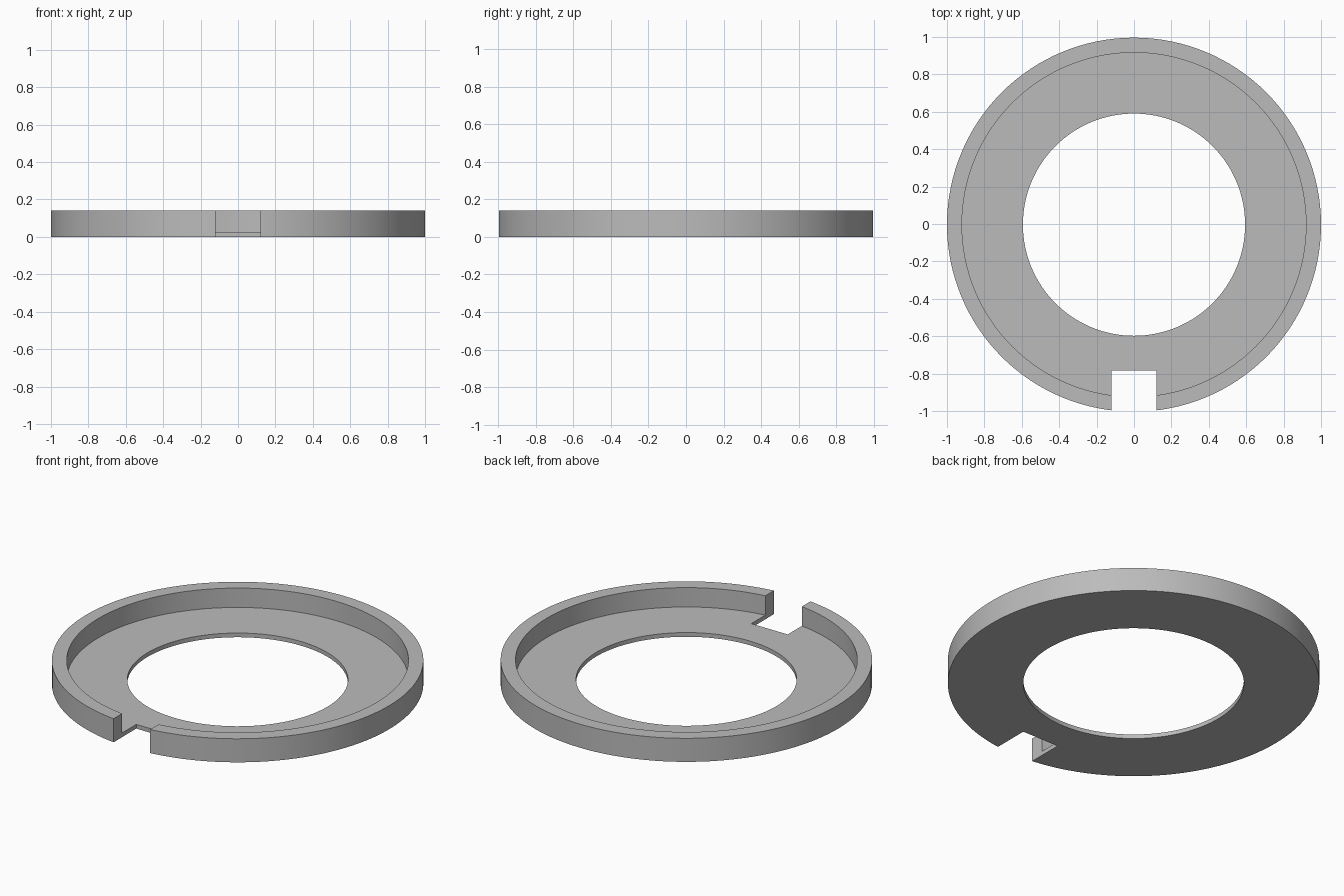
import bpy
import bmesh
import math
from mathutils import Matrix, Vector

cube = bpy.data.objects.get("Cube")
if cube:
    bpy.data.objects.remove(cube, do_unlink=True)

SEGMENTS = 128
HEIGHT, FLOOR = 0.14, 0.025
OUTER, LIP, HOLE = 1.0, 0.92, 0.594
NOTCH_HALF, NOTCH_DEPTH = 0.12, 0.78

grey = bpy.data.materials.new("plain_grey")
grey.use_nodes = True
colour = (0.5, 0.5, 0.5, 1)
grey.diffuse_color = colour
grey.node_tree.nodes["Principled BSDF"].inputs["Base Color"].default_value = colour


def add_object(name, bm):
    bmesh.ops.recalc_face_normals(bm, faces=bm.faces)
    mesh = bpy.data.meshes.new(name)
    bm.to_mesh(mesh)
    bm.free()
    mesh.materials.append(grey)
    obj = bpy.data.objects.new(name, mesh)
    bpy.context.collection.objects.link(obj)
    return obj


# Flat ring with a raised rim, turned from its cross-section
profile = [(HOLE, 0), (OUTER, 0), (OUTER, HEIGHT), (LIP, HEIGHT), (LIP, FLOOR), (HOLE, FLOOR)]
bm = bmesh.new()
verts = [bm.verts.new((r, 0, z)) for r, z in profile]
edges = [bm.edges.new((v, verts[i - 1])) for i, v in enumerate(verts)]
bmesh.ops.spin(bm, geom=verts + edges, cent=(0, 0, 0), axis=(0, 0, 1),
               angle=math.tau, steps=SEGMENTS, use_merge=True)
bmesh.ops.remove_doubles(bm, verts=bm.verts, dist=1e-5)
ring = add_object("rimmed_ring", bm)

# Square notch through the front of the rim and floor
bm = bmesh.new()
length = 0.5
place = Matrix.LocRotScale(Vector((0, -NOTCH_DEPTH - length / 2, HEIGHT / 2)), None,
                           Vector((2 * NOTCH_HALF, length, 1)))
bmesh.ops.create_cube(bm, size=1, matrix=place)
cutter = add_object("notch_cutter", bm)
cutter.hide_render = True

cut = ring.modifiers.new("notch", "BOOLEAN")
cut.operation = "DIFFERENCE"
cut.solver = "EXACT"
cut.object = cutter
bpy.context.view_layer.objects.active = ring
bpy.ops.object.select_all(action="DESELECT")
ring.select_set(True)
bpy.ops.object.modifier_apply(modifier=cut.name)
bpy.data.objects.remove(cutter, do_unlink=True)

# Centre the notched outline front to back, then smooth the round walls
front = -math.sqrt(OUTER ** 2 - NOTCH_HALF ** 2)
ring.data.transform(Matrix.Translation((0, -(OUTER + front) / 2, 0)))
bpy.ops.object.shade_smooth_by_angle(angle=math.radians(30))
